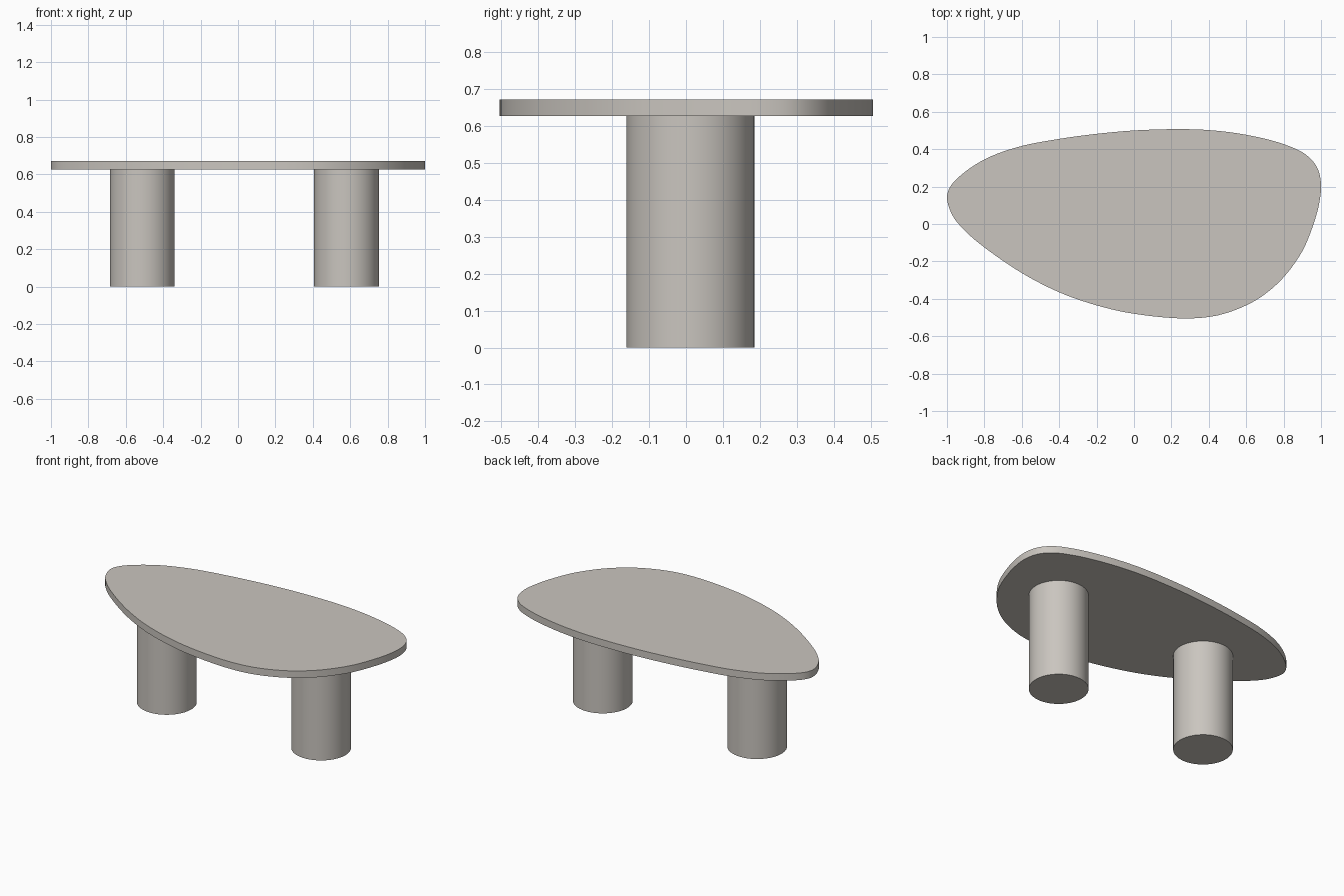
import bpy, bmesh
from mathutils import Vector

if "Cube" in bpy.data.objects:
    bpy.data.objects.remove(bpy.data.objects["Cube"])

stone = bpy.data.materials.new("warm grey stone")
stone.diffuse_color = (0.59, 0.56, 0.52, 1)
stone.use_nodes = True
stone.node_tree.nodes["Principled BSDF"].inputs["Base Color"].default_value = stone.diffuse_color

LEG_H, TOP_Z, LEG_R = 0.627, 0.672, 0.173

# Pebble-shaped outline of the top, anticlockwise from the left tip
OUTLINE = [(-1.0, 0.14), (-0.97, 0.045), (-0.9, -0.04), (-0.8, -0.125),
           (-0.6, -0.262), (-0.4, -0.365), (-0.2, -0.435), (0.0, -0.48),
           (0.28, -0.505), (0.45, -0.488), (0.6, -0.435), (0.7, -0.375),
           (0.8, -0.285), (0.9, -0.145), (0.96, 0.0), (0.99, 0.11),
           (1.0, 0.21), (0.98, 0.30), (0.92, 0.37), (0.8, 0.427),
           (0.6, 0.477), (0.4, 0.502), (0.22, 0.507), (0.0, 0.5),
           (-0.2, 0.482), (-0.4, 0.455), (-0.62, 0.412), (-0.8, 0.345),
           (-0.93, 0.257), (-0.985, 0.195)]


def smooth_loop(points, steps=5):
    """Closed spline through the points, with centripetal knots."""
    pts = [Vector(p) for p in points]
    n, out = len(pts), []
    for i in range(n):
        p = [pts[(i + k) % n] for k in (-1, 0, 1, 2)]
        t = [0.0]
        for a, b in zip(p, p[1:]):
            t.append(t[-1] + (b - a).length ** 0.5)
        for s in range(steps):
            u = t[1] + (t[2] - t[1]) * s / steps
            lerp = lambda a, b, ta, tb: a + (b - a) * ((u - ta) / (tb - ta))
            a = [lerp(p[k], p[k + 1], t[k], t[k + 1]) for k in range(3)]
            b = [lerp(a[k], a[k + 1], t[k], t[k + 2]) for k in range(2)]
            out.append(lerp(b[0], b[1], t[1], t[2]))
    return out


def finish(obj):
    obj.data.materials.append(stone)
    bpy.ops.object.select_all(action='DESELECT')
    obj.select_set(True)
    bpy.context.view_layer.objects.active = obj
    bpy.ops.object.shade_smooth_by_angle(angle=0.6)


# Table top: outline extruded upwards
bm = bmesh.new()
face = bm.faces.new([bm.verts.new((p.x, p.y, LEG_H)) for p in smooth_loop(OUTLINE)])
ext = bmesh.ops.extrude_face_region(bm, geom=[face], use_keep_orig=True)
top_verts = [g for g in ext["geom"] if isinstance(g, bmesh.types.BMVert)]
bmesh.ops.translate(bm, verts=top_verts, vec=(0, 0, TOP_Z - LEG_H))
bmesh.ops.recalc_face_normals(bm, faces=bm.faces)
mesh = bpy.data.meshes.new("table_top")
bm.to_mesh(mesh)
bm.free()
top = bpy.data.objects.new("table_top", mesh)
bpy.context.collection.objects.link(top)
finish(top)

# Two thick round legs
for name, x in (("left_leg", -0.512), ("right_leg", 0.58)):
    bpy.ops.mesh.primitive_cylinder_add(vertices=96, radius=LEG_R, depth=LEG_H,
                                        location=(x, 0.012, LEG_H / 2))
    leg = bpy.context.object
    leg.name = name
    finish(leg)
